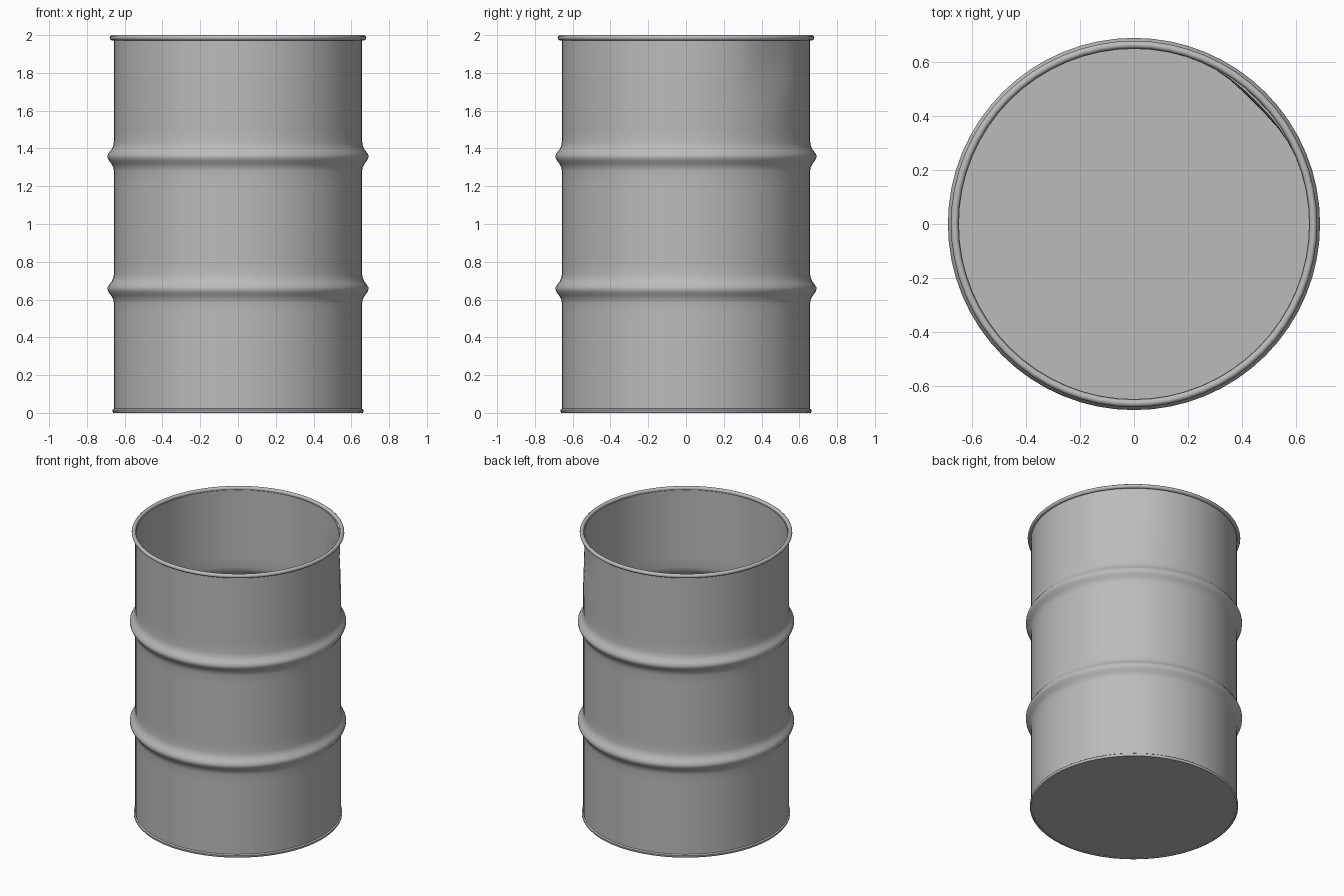
import bpy, bmesh, math
from mathutils import Vector

cube = bpy.data.objects.get("Cube")
if cube:
    bpy.data.objects.remove(cube, do_unlink=True)

SIDES = 64
RADIUS = 0.657
WALL = 0.008

steel = bpy.data.materials.new("bare grey steel")
steel.use_nodes = True
GREY = (0.5, 0.5, 0.5, 1)
steel.diffuse_color = GREY
steel.node_tree.nodes["Principled BSDF"].inputs["Base Color"].default_value = GREY


def lathe(name, profile, closed=False):
    """Spin a radius/height profile around the z axis."""
    bm = bmesh.new()
    verts = [bm.verts.new((r, 0, z)) for r, z in profile]
    pairs = list(zip(verts, verts[1:]))
    if closed:
        pairs.append((verts[-1], verts[0]))
    edges = [bm.edges.new(p) for p in pairs]
    bmesh.ops.spin(bm, geom=verts + edges, axis=(0, 0, 1), cent=(0, 0, 0),
                   angle=math.tau, steps=SIDES, use_duplicate=False)
    bmesh.ops.remove_doubles(bm, verts=bm.verts, dist=0.0005)
    bmesh.ops.recalc_face_normals(bm, faces=bm.faces)
    mesh = bpy.data.meshes.new(name)
    bm.to_mesh(mesh)
    bm.free()
    mesh.materials.append(steel)
    obj = bpy.data.objects.new(name, mesh)
    bpy.context.collection.objects.link(obj)
    bpy.ops.object.select_all(action='DESELECT')
    obj.select_set(True)
    bpy.context.view_layer.objects.active = obj
    bpy.ops.object.shade_smooth_by_angle(angle=math.radians(50))
    return obj


def bead(z):
    """Rolled hoop pressed outward from the wall."""
    steps = [(-0.075, 0), (-0.055, 0.003), (-0.035, 0.014), (-0.018, 0.027),
             (-0.004, 0.033), (0.01, 0.033), (0.024, 0.025), (0.04, 0.012),
             (0.058, 0.004), (0.08, 0)]
    return [(RADIUS + out, z + dz) for dz, out in steps]


def plain(z0, z1, n):
    return [(RADIUS, z0 + (z1 - z0) * i / n) for i in range(n + 1)]


# Drum wall: thin shell whose inside follows the rolled hoops
outer = plain(0.01, 0.52, 3) + bead(0.655) + plain(0.79, 1.22, 3) \
    + bead(1.355) + plain(1.5, 1.98, 6)
inner = [(r - WALL, z) for r, z in reversed(outer)]
wall = lathe("drum_wall", outer + inner, closed=True)

# Shallow dent near the top of the wall
dent = Vector((RADIUS * math.cos(0.78), RADIUS * math.sin(0.78), 1.85))
for v in wall.data.vertices:
    push = 0.018 * math.exp(-((v.co - dent).length / 0.14) ** 2)
    v.co.xy *= 1 - push / RADIUS

# Curled top rim
rim = [(0.665 + 0.014 * math.cos(a), 1.986 + 0.014 * math.sin(a))
       for a in (math.tau * i / 10 for i in range(10))]
lathe("top_rim", rim, closed=True)

# Bottom seam
seam = [(0.65, 0), (0.66, 0), (0.665, 0.006), (0.665, 0.016),
        (0.657, 0.022), (0.65, 0.022)]
lathe("bottom_seam", seam, closed=True)

# Floor plate
lathe("drum_floor", [(0, 0.004), (0.653, 0.004), (0.653, 0.014), (0, 0.014)])
